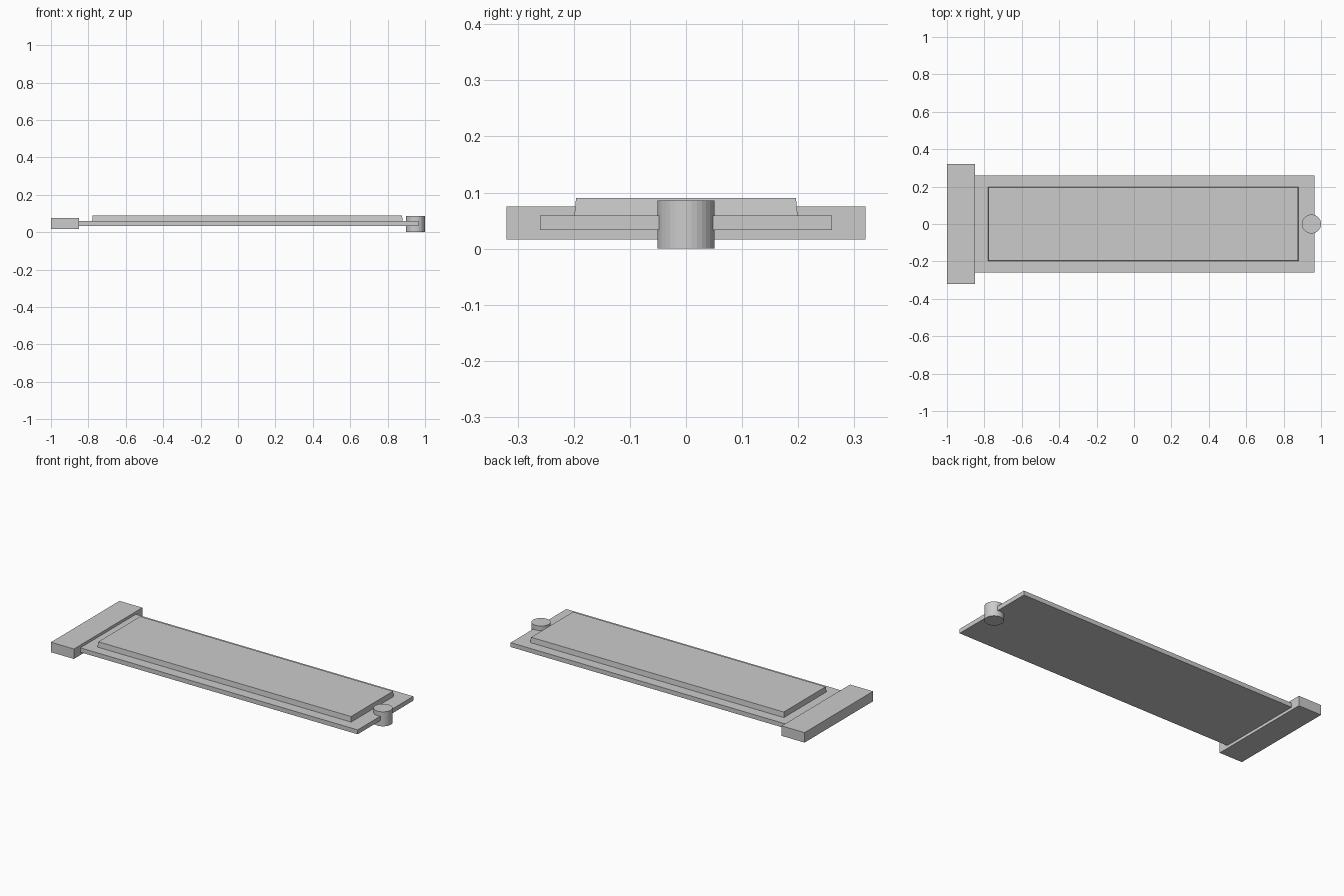
import bpy
import bmesh

if "Cube" in bpy.data.objects:
    bpy.data.objects.remove(bpy.data.objects["Cube"])


def box(name, x0, x1, half_y, z0, z1, inset=0.0):
    """Box symmetric in y, whose top face can be drawn in by inset."""
    bm = bmesh.new()
    bmesh.ops.create_cube(bm, size=1.0)
    cx = (x0 + x1) / 2
    for v in bm.verts:
        top = v.co.z > 0
        d = inset if top else 0.0
        sx = 1 if v.co.x > 0 else -1
        sy = 1 if v.co.y > 0 else -1
        v.co = (cx + sx * ((x1 - x0) / 2 - d), sy * (half_y - d), z1 if top else z0)
    mesh = bpy.data.meshes.new(name)
    bm.to_mesh(mesh)
    bm.free()
    obj = bpy.data.objects.new(name, mesh)
    bpy.context.collection.objects.link(obj)
    return obj


# Thick cross bar at the left end
box("end_bar", -1.0, -0.85, 0.32, 0.016, 0.075)

# Thin base plate
box("base_plate", -0.85, 0.965, 0.26, 0.033, 0.059)

# Raised panel with slightly drawn-in sides
box("raised_panel", -0.78, 0.88, 0.199, 0.059, 0.09, inset=0.003)

# Upright pin at the right end
bpy.ops.mesh.primitive_cylinder_add(vertices=32, radius=0.051, depth=0.086,
                                    location=(0.949, 0, 0.043))
bpy.context.object.name = "end_pin"
